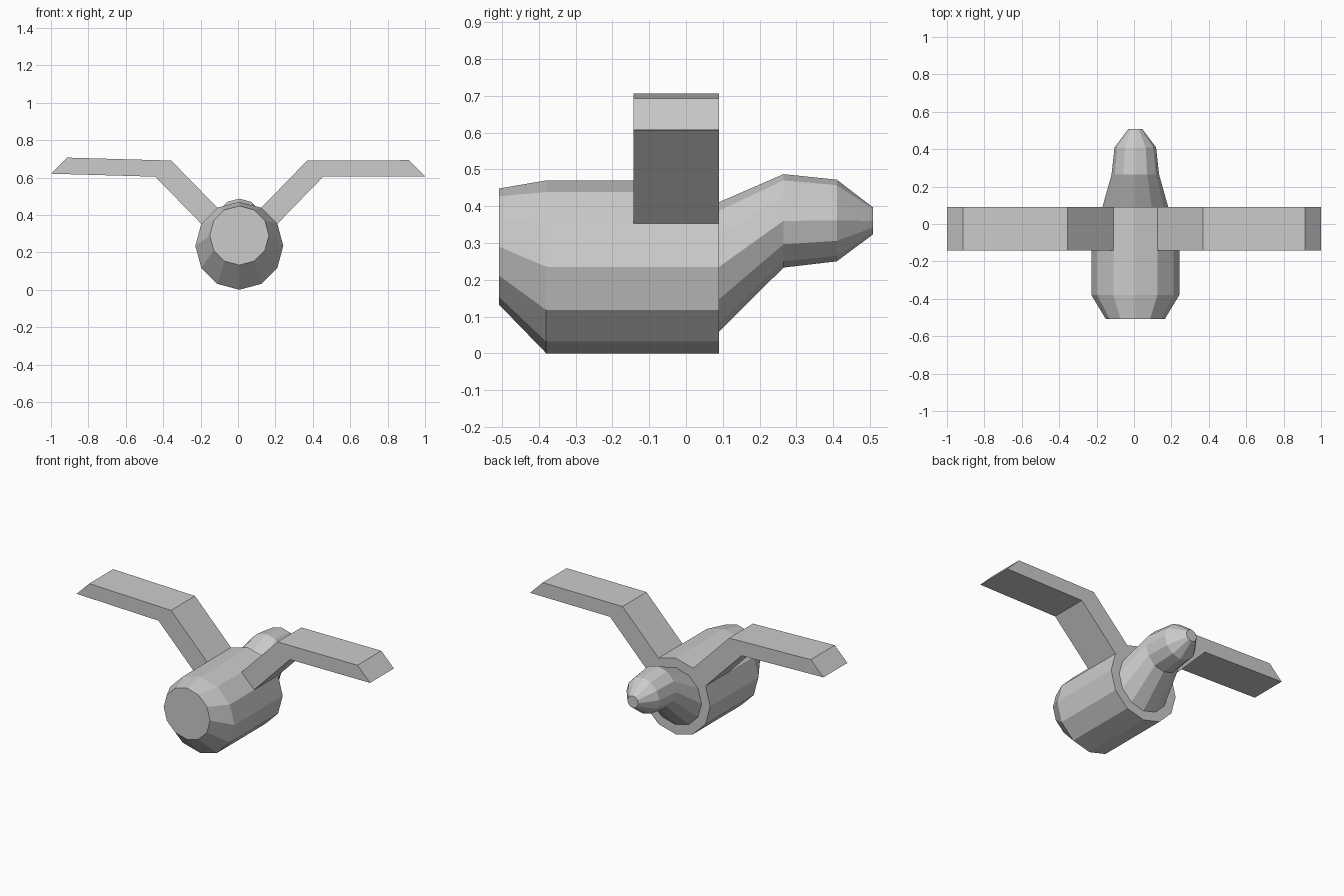
import bpy, bmesh
from math import sin, cos, pi
from mathutils import Vector

if "Cube" in bpy.data.objects:
    bpy.data.objects.remove(bpy.data.objects["Cube"])

SIDES = 12
CX = 0.007

# Body sections from front to tail: y, centre height, radius
SECTIONS = [
    (-0.508, 0.290, 0.158),
    (-0.380, 0.235, 0.235),
    (-0.143, 0.235, 0.235),
    (0.090, 0.235, 0.235),
    (0.090, 0.235, 0.176),   # flat step where the tail starts
    (0.265, 0.360, 0.127),
    (0.410, 0.361, 0.111),
    (0.508, 0.360, 0.037),
]
WING_SECTION = 2             # wings grow from the band after this section

bm = bmesh.new()

# Lofted twelve-sided body and tail
rings = []
for y, z, r in SECTIONS:
    rings.append([bm.verts.new((CX + r * cos(2 * pi * i / SIDES), y,
                                z + r * sin(2 * pi * i / SIDES)))
                  for i in range(SIDES)])
bands = []
for a, b in zip(rings, rings[1:]):
    bands.append([bm.faces.new((a[i], a[(i + 1) % SIDES],
                                b[(i + 1) % SIDES], b[i]))
                  for i in range(SIDES)])
bm.faces.new(rings[0])
bm.faces.new(rings[-1])
bmesh.ops.recalc_face_normals(bm, faces=bm.faces[:])


def extrude_wing(face, moves):
    for move in moves:
        out = bmesh.ops.extrude_discrete_faces(bm, faces=[face])
        face = out["faces"][0]
        bmesh.ops.translate(bm, verts=face.verts[:], vec=Vector(move))


# Bent wings pulled out of the upper side faces
band = bands[WING_SECTION]
extrude_wing(band[1], [(0.245, 0, 0.252), (0.545, 0, 0.002)])
extrude_wing(band[4], [(-0.246, 0, 0.252), (-0.558, 0, 0.016)])
bmesh.ops.recalc_face_normals(bm, faces=bm.faces[:])

mesh = bpy.data.meshes.new("winged_body")
bm.to_mesh(mesh)
bm.free()
obj = bpy.data.objects.new("winged_body", mesh)
bpy.context.collection.objects.link(obj)
